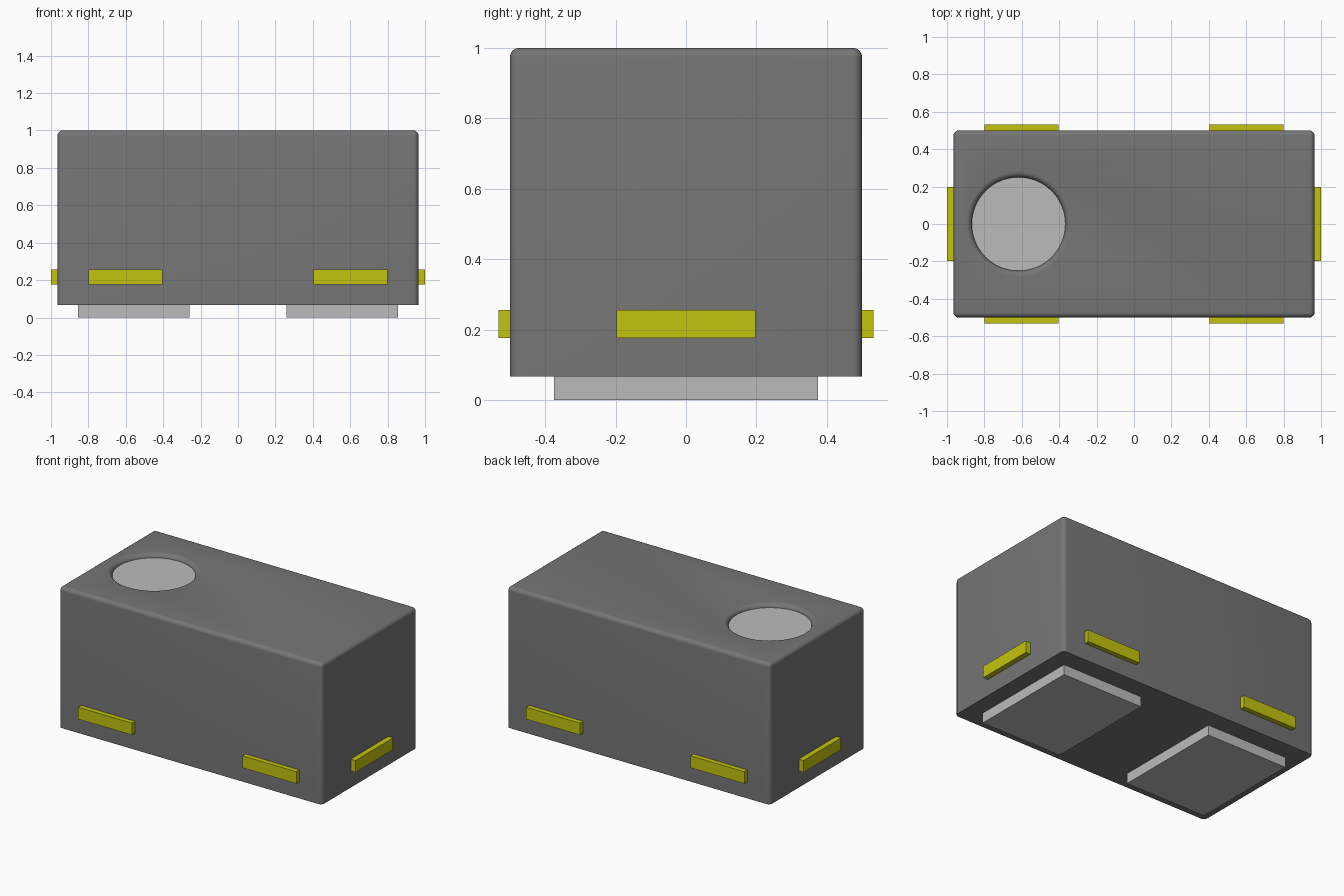
import bpy, bmesh, math
from mathutils import Matrix

if "Cube" in bpy.data.objects:
    bpy.data.objects.remove(bpy.data.objects["Cube"], do_unlink=True)


def material(name, rgb):
    m = bpy.data.materials.new(name)
    m.use_nodes = True
    m.diffuse_color = (*rgb, 1)
    m.node_tree.nodes["Principled BSDF"].inputs["Base Color"].default_value = (*rgb, 1)
    return m


grey = material("dark grey", (0.18, 0.18, 0.18))
light = material("light grey", (0.5, 0.5, 0.5))
yellow = material("yellow", (0.55, 0.55, 0.004))


def finish(name, bm, mat):
    bmesh.ops.recalc_face_normals(bm, faces=bm.faces)
    me = bpy.data.meshes.new(name)
    bm.to_mesh(me)
    bm.free()
    me.materials.append(mat)
    ob = bpy.data.objects.new(name, me)
    bpy.context.collection.objects.link(ob)
    return ob


def box_mesh(lo, hi):
    bm = bmesh.new()
    bmesh.ops.create_cube(bm, size=1)
    for v in bm.verts:
        v.co = [(a + b) / 2 + c * (b - a) for a, b, c in zip(lo, hi, v.co)]
    return bm


def box(name, lo, hi, mat):
    return finish(name, box_mesh(lo, hi), mat)


BASE, FILLET, HOLE, HOLE_X = 0.067, 0.03, 0.25, -0.617

# Housing: rounded on the upright and top edges, sharp underneath
bm = box_mesh((-0.965, -0.5, BASE), (0.965, 0.5, 1))
rounded = [e for e in bm.edges if any(v.co.z > 0.9 for v in e.verts)]
bmesh.ops.bevel(bm, geom=rounded, offset=0.027, segments=6, profile=0.5, affect='EDGES')
body = finish("housing", bm, grey)

# Cutter for the round recess with a rolled lip
bm = bmesh.new()
R = HOLE + FILLET
arc = [math.radians(180 - 90 * i / 6) for i in range(7)]
profile = [(0, 1 - FILLET)]
profile += [(R + FILLET * math.cos(a), 1 - FILLET + FILLET * math.sin(a)) for a in arc]
profile += [(R, 1.05), (0, 1.05)]
verts = [bm.verts.new((r, 0, z)) for r, z in profile]
edges = [bm.edges.new(p) for p in zip(verts, verts[1:])]
bmesh.ops.spin(bm, geom=verts + edges, cent=(0, 0, 0), axis=(0, 0, 1),
               angle=2 * math.pi, steps=64)
bmesh.ops.remove_doubles(bm, verts=bm.verts, dist=1e-5)
bm.transform(Matrix.Translation((HOLE_X, 0, 0)))
cutter = finish("recess_cutter", bm, grey)
cutter.hide_render = True

bpy.context.view_layer.objects.active = body
body.select_set(True)
mod = body.modifiers.new("recess", 'BOOLEAN')
mod.operation, mod.solver, mod.object = 'DIFFERENCE', 'EXACT', cutter
bpy.ops.object.modifier_apply(modifier=mod.name)
bpy.data.objects.remove(cutter, do_unlink=True)
bpy.ops.object.select_all(action='DESELECT')
body.select_set(True)
bpy.ops.object.shade_smooth_by_angle(angle=math.radians(30))

# Light disc lying in the recess
bm = bmesh.new()
bmesh.ops.create_cone(bm, cap_ends=True, segments=64, radius1=HOLE, radius2=HOLE, depth=0.006,
                      matrix=Matrix.Translation((HOLE_X, 0, 1 - FILLET + 0.002)))
finish("recess_disc", bm, light)

# Foot pads, side bars and end bars
for s, side in ((-1, "right"), (1, "left")):
    def span(a, b):
        return sorted((s * a, s * b))

    x0, x1 = span(0.26, 0.855)
    box(side + "_foot_pad", (x0, -0.375, 0), (x1, 0.375, BASE), light)
    x0, x1 = span(0.96, 1.0)
    box(side + "_end_bar", (x0, -0.197, 0.177), (x1, 0.197, 0.256), yellow)
    x0, x1 = span(0.405, 0.8)
    box(side + "_front_bar", (x0, -0.532, 0.177), (x1, -0.495, 0.256), yellow)
    box(side + "_back_bar", (x0, 0.495, 0.177), (x1, 0.532, 0.256), yellow)
